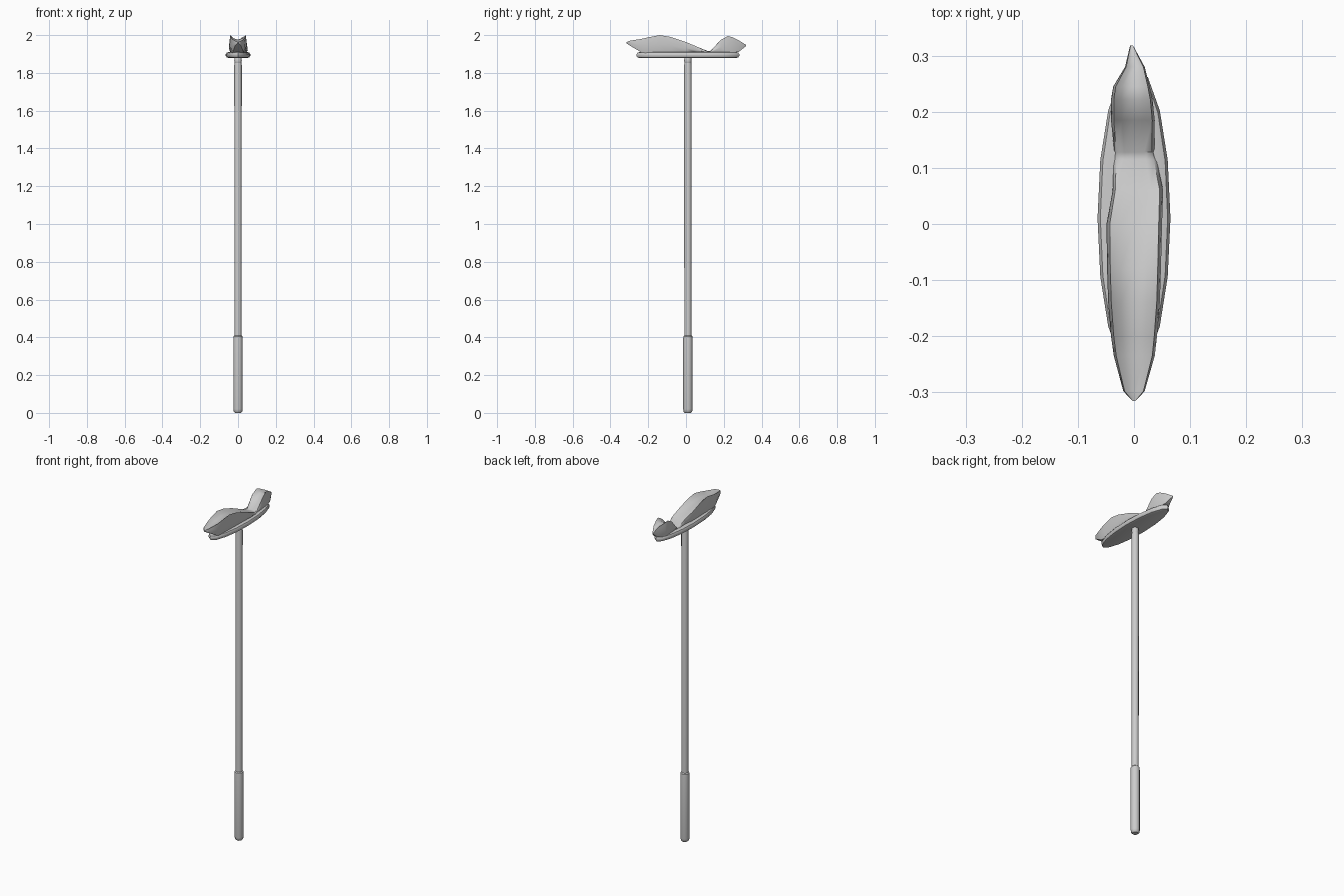
import bpy, bmesh, math

YC = 0.01  # pole and plate sit slightly behind the centre


def finish(name, bm, angle=40):
    bmesh.ops.recalc_face_normals(bm, faces=bm.faces)
    me = bpy.data.meshes.new(name)
    bm.to_mesh(me)
    bm.free()
    ob = bpy.data.objects.new(name, me)
    bpy.context.collection.objects.link(ob)
    bpy.ops.object.select_all(action='DESELECT')
    ob.select_set(True)
    bpy.context.view_layer.objects.active = ob
    bpy.ops.object.shade_smooth_by_angle(angle=math.radians(angle))
    return ob


def loft(name, rings, angle=40):
    """Skin closed rings of equal length and cap both ends."""
    bm = bmesh.new()
    loops = [[bm.verts.new(p) for p in r] for r in rings]
    for a, b in zip(loops, loops[1:]):
        n = len(a)
        for i in range(n):
            j = (i + 1) % n
            bm.faces.new((a[i], a[j], b[j], b[i]))
    bm.faces.new(loops[0])
    bm.faces.new(loops[-1])
    return finish(name, bm, angle)


def ellipse(rx, ry, z, n):
    return [(rx * math.cos(2 * math.pi * i / n), YC + ry * math.sin(2 * math.pi * i / n), z)
            for i in range(n)]


def turned(name, profile, n=12):
    return loft(name, [ellipse(r, r, z, n) for r, z in profile])


# Handle: grip, pole and the small ball joint under the head
turned("grip", [(0.016, 0), (0.022, 0.006), (0.025, 0.02), (0.025, 0.39), (0.024, 0.405), (0.019, 0.41)])
turned("pole", [(0.019, 0.38), (0.02, 1.84), (0.017, 1.86), (0.014, 1.872)])
turned("joint", [(0.010, 1.84), (0.018, 1.852), (0.020, 1.865), (0.018, 1.878), (0.012, 1.89)])

# Oval base plate with a rounded rim
loft("head_plate", [ellipse(0.065 - d, 0.272 - d, z, 16) for d, z in
                    [(0.016, 1.879), (0.005, 1.882), (0, 1.890), (0, 1.899), (0.005, 1.907), (0.016, 1.910)]])

# Folded cloth: y, left edge, right edge, bottom z, rim z, centre z
stations = [
    (-0.315, -0.003, 0.003, 1.957, 1.963, 1.960),
    (-0.298, -0.019, 0.019, 1.945, 1.970, 1.964),
    (-0.235, -0.036, 0.037, 1.908, 1.980, 1.966),
    (-0.200, -0.041, 0.041, 1.905, 1.988, 1.970),
    (-0.140, -0.046, 0.046, 1.905, 2.000, 1.976),
    (-0.080, -0.048, 0.048, 1.905, 1.990, 1.972),
    (0.000, -0.049, 0.050, 1.905, 1.963, 1.957),
    (0.060, -0.038, 0.052, 1.905, 1.938, 1.936),
    (0.115, -0.036, 0.040, 1.903, 1.913, 1.916),
    (0.128, -0.035, 0.036, 1.903, 1.913, 1.916),
    (0.185, -0.041, 0.037, 1.905, 1.975, 1.955),
    (0.222, -0.041, 0.033, 1.905, 1.995, 1.975),
    (0.245, -0.037, 0.028, 1.906, 1.989, 1.975),
    (0.280, -0.016, 0.019, 1.912, 1.972, 1.966),
    (0.318, -0.007, -0.002, 1.942, 1.948, 1.946),
]
rings = []
for y, l, r, zb, zr, zc in stations:
    zm = zb + 0.45 * (zr - zb)
    c = (l + r) / 2
    rings.append([(l * 0.8, y, zb), (l, y, zm), (l * 0.88, y, zr), (c + (l - c) * 0.5, y, zc + 0.3 * (zr - zc)),
                  (c, y, zc),
                  (c + (r - c) * 0.5, y, zc + 0.3 * (zr - zc)), (r * 0.88, y, zr), (r, y, zm), (r * 0.8, y, zb)])
loft("mop_cloth", rings, 50)
